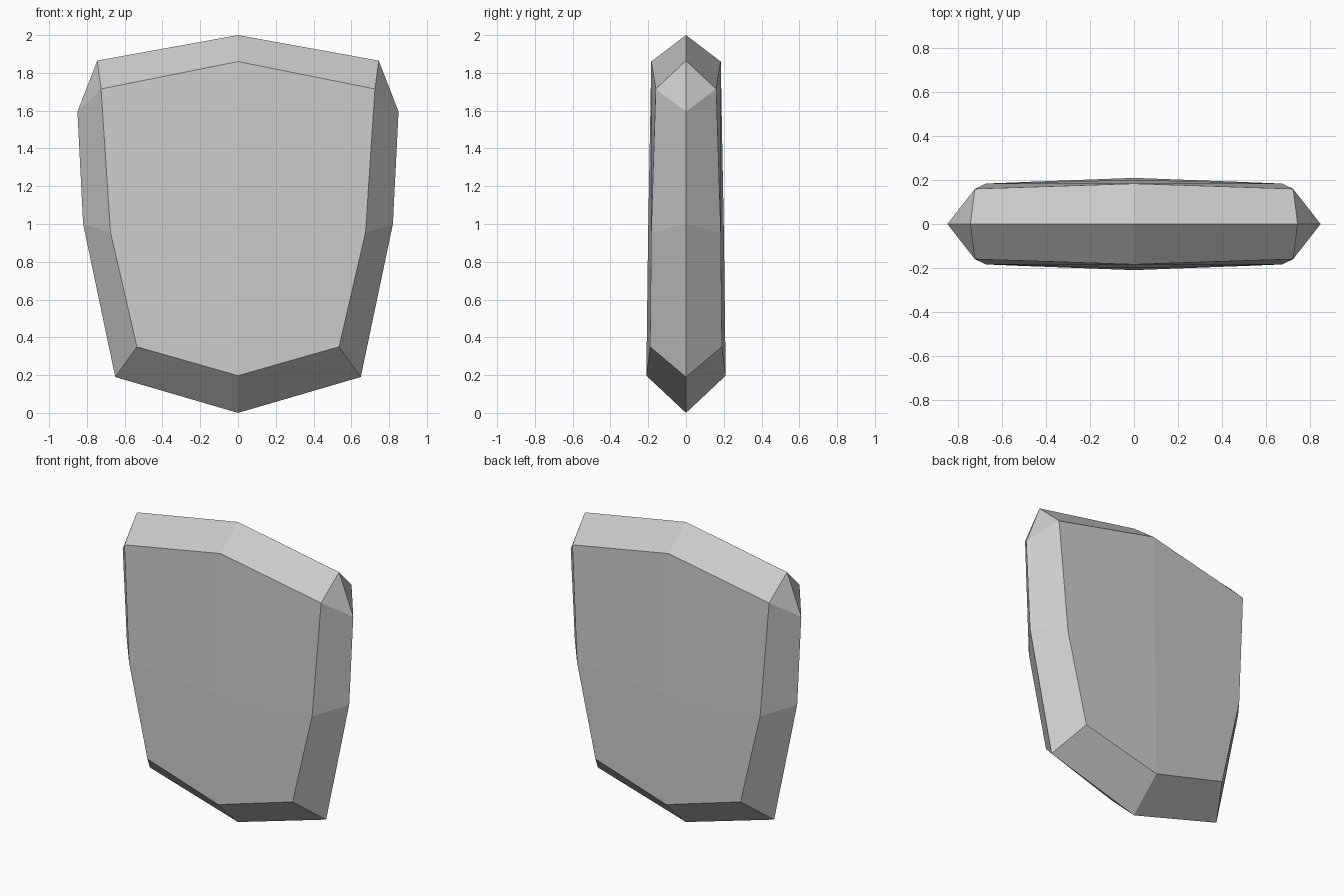
import bpy, bmesh

default = bpy.data.objects.get("Cube")
if default:
    bpy.data.objects.remove(default, do_unlink=True)

grey = bpy.data.materials.new("plain grey")
grey.use_nodes = True
colour = (0.6, 0.6, 0.6, 1)
grey.diffuse_color = colour
grey.node_tree.nodes["Principled BSDF"].inputs["Base Color"].default_value = colour

# Half outline of the sharp rim (x, z), top to bottom
RIM = [(0, 2), (0.745, 1.865), (0.85, 1.595), (0.82, 1.0), (0.65, 0.19), (0, 0)]
# Rows of each broad face: edge x, edge z, edge depth, centre z, centre depth
ROWS = [(0.725, 1.715, 0.16, 1.86, 0.184),
        (0.675, 0.955, 0.184, 0.93, 0.201),
        (0.535, 0.35, 0.19, 0.197, 0.21)]

bm = bmesh.new()


def quarter(side, front):
    """One quarter of the slab: broad panels plus the bevels out to the rim."""
    rim = [bm.verts.new((side * x, 0, z)) for x, z in RIM]
    edge = [bm.verts.new((side * x, front * y, z)) for x, z, y, _, _ in ROWS]
    mid = [bm.verts.new((0, front * y, z)) for _, _, _, z, y in ROWS]
    # Broad panels and side bevels
    for i in range(2):
        bm.faces.new((mid[i], edge[i], edge[i + 1], mid[i + 1]))
        bm.faces.new((edge[i], rim[i + 2], rim[i + 3], edge[i + 1]))
    # Top bevel, clipped shoulder and bottom bevel
    bm.faces.new((rim[0], rim[1], edge[0], mid[0]))
    bm.faces.new((rim[1], rim[2], edge[0]))
    bm.faces.new((mid[2], edge[2], rim[4], rim[5]))


for side in (-1, 1):
    for front in (-1, 1):
        quarter(side, front)

bmesh.ops.remove_doubles(bm, verts=bm.verts[:], dist=0.0001)
bmesh.ops.recalc_face_normals(bm, faces=bm.faces[:])
mesh = bpy.data.meshes.new("bevelled_slab")
bm.to_mesh(mesh)
bm.free()
mesh.materials.append(grey)
slab = bpy.data.objects.new("bevelled_slab", mesh)
bpy.context.collection.objects.link(slab)
